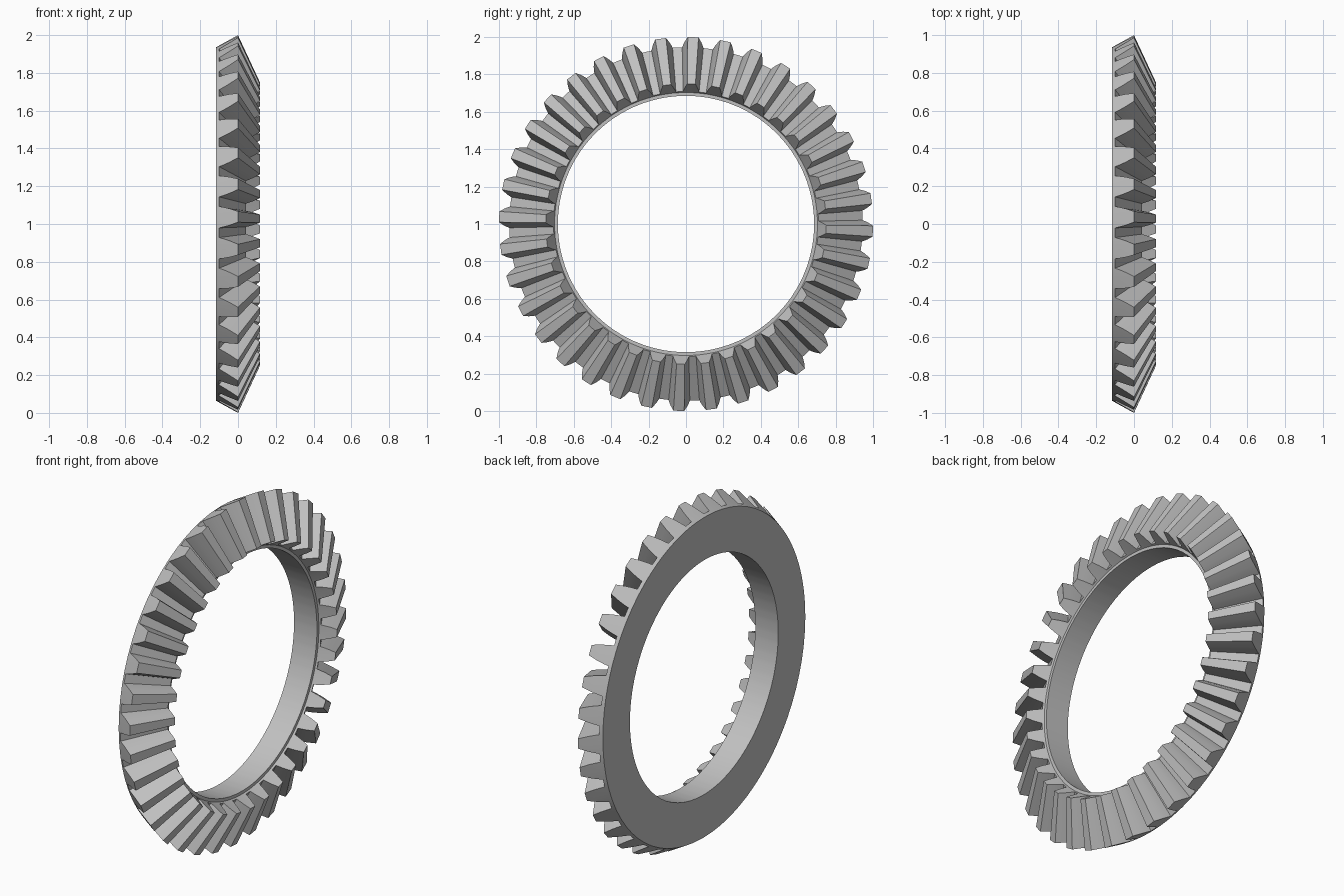
import bpy, bmesh
from math import radians, sin, cos

cube = bpy.data.objects.get("Cube")
if cube:
    bpy.data.objects.remove(cube, do_unlink=True)

TEETH = 36
PHASE = 2.2            # degrees, turns the teeth around the axis
BORE = 0.685           # radius of the hole
BACK = -0.117          # flat rear face
LEDGE = 0.031          # narrow flat ring beside the hole
APEX = 0.465           # where the tooth lines converge on the axis
INNER = 0.75           # scale of the small end of the teeth

# One tooth: (angle in degrees, height from root 0 to tip 1)
TOOTH = [(-3.45, 0), (-3.1, 0.25), (-2.6, 0.55), (-1.65, 1),
         (1.65, 1), (2.6, 0.55), (3.1, 0.25), (3.45, 0)]


def section(height):
    """Closed cross-section of the ring as (x, radius) points."""
    x, r = -0.1 * (1 - height), 0.945 + 0.055 * height
    return [(BACK, BORE), (BACK, 0.935), (x, r),
            (APEX + (x - APEX) * INNER, r * INNER),
            (LEDGE, 0.703), (LEDGE, BORE)]


# Sweep the section around the axis, following the tooth outline
bm = bmesh.new()
rings = []
for tooth in range(TEETH):
    for offset, height in TOOTH:
        a = radians(PHASE + tooth * 360 / TEETH + offset)
        rings.append([bm.verts.new((x, r * sin(a), 1 + r * cos(a)))
                      for x, r in section(height)])

for i, ring in enumerate(rings):
    following = rings[(i + 1) % len(rings)]
    for j in range(len(ring)):
        k = (j + 1) % len(ring)
        bm.faces.new((ring[j], ring[k], following[k], following[j]))
bmesh.ops.recalc_face_normals(bm, faces=bm.faces)

mesh = bpy.data.meshes.new("bevel_gear_ring")
bm.to_mesh(mesh)
bm.free()
gear = bpy.data.objects.new("bevel_gear_ring", mesh)
bpy.context.collection.objects.link(gear)

# Plain grey metal
grey = bpy.data.materials.new("grey_metal")
grey.use_nodes = True
colour = (0.53, 0.53, 0.53, 1)
grey.diffuse_color = colour
grey.node_tree.nodes["Principled BSDF"].inputs["Base Color"].default_value = colour
mesh.materials.append(grey)

# Smooth round surfaces, crisp tooth edges
bpy.ops.object.select_all(action='DESELECT')
gear.select_set(True)
bpy.context.view_layer.objects.active = gear
bpy.ops.object.shade_smooth_by_angle(angle=radians(25))
